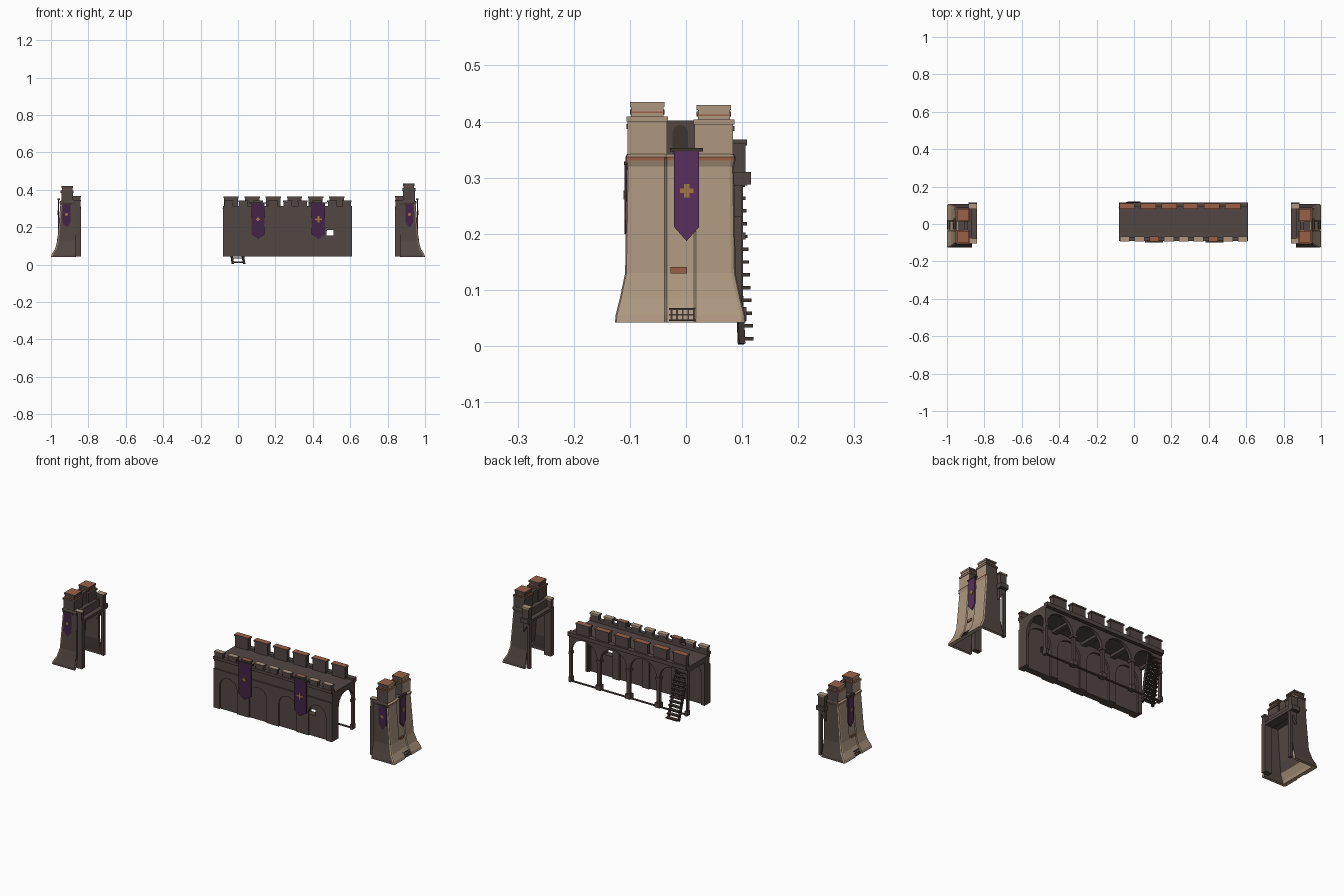
import bpy, bmesh, math
from mathutils import Vector

old = bpy.data.objects.get("Cube")
if old:
    bpy.data.objects.remove(old, do_unlink=True)


def material(name, rgb):
    m = bpy.data.materials.new(name)
    m.use_nodes = True
    m.diffuse_color = (*rgb, 1)
    m.node_tree.nodes["Principled BSDF"].inputs["Base Color"].default_value = (*rgb, 1)
    return m


MATS = [material(n, c) for n, c in (
    ("dark stone", (0.086, 0.063, 0.056)), ("pale stone", (0.42, 0.31, 0.215)),
    ("terracotta", (0.32, 0.12, 0.065)), ("purple cloth", (0.1, 0.03, 0.11)),
    ("shaded purple cloth", (0.055, 0.018, 0.065)), ("gold", (0.36, 0.18, 0.05)),
    ("dark wood", (0.05, 0.035, 0.03)))]
DARK, PALE, TERRA, PURPLE, SHADED, GOLD, WOOD = range(7)


def finish(name, bm, paint):
    """Turn a bmesh into an object; paint is a material or a rule on faces."""
    bmesh.ops.recalc_face_normals(bm, faces=bm.faces)
    for f in bm.faces:
        f.material_index = paint(f) if callable(paint) else paint
    mesh = bpy.data.meshes.new(name)
    bm.to_mesh(mesh)
    bm.free()
    for m in MATS:
        mesh.materials.append(m)
    ob = bpy.data.objects.new(name, mesh)
    bpy.context.collection.objects.link(ob)
    return ob


def box(name, x, y, z, paint=DARK):
    bm = bmesh.new()
    bmesh.ops.create_cube(bm, size=1)
    for v in bm.verts:
        v.co = [r[0] if c < 0 else r[1] for c, r in zip(v.co, (x, y, z))]
    return finish(name, bm, paint)


def prism(name, outline, y0, y1, paint=DARK):
    """Extrude an (x, z) outline along y."""
    bm = bmesh.new()
    f = bm.faces.new([bm.verts.new((x, y0, z)) for x, z in outline])
    new = bmesh.ops.extrude_face_region(bm, geom=[f])["geom"]
    bmesh.ops.translate(bm, vec=(0, y1 - y0, 0),
                        verts=[g for g in new if isinstance(g, bmesh.types.BMVert)])
    return finish(name, bm, paint)


def loft(name, rings, paint):
    bm = bmesh.new()
    loops = [[bm.verts.new(p) for p in ring] for ring in rings]
    n = len(loops[0])
    for a, b in zip(loops, loops[1:]):
        for i in range(n):
            bm.faces.new((a[i], a[(i + 1) % n], b[(i + 1) % n], b[i]))
    bm.faces.new(loops[0])
    bm.faces.new(loops[-1])
    return finish(name, bm, paint)


def beam(name, a, b, size, paint=WOOD):
    a, b = Vector(a), Vector(b)
    bm = bmesh.new()
    bmesh.ops.create_cube(bm, size=1)
    rot = (b - a).to_track_quat('Z', 'Y')
    for v in bm.verts:
        v.co = (a + b) / 2 + rot @ Vector((v.co.x * size, v.co.y * size, v.co.z * (b - a).length))
    return finish(name, bm, paint)


def arch_bay(name, x0, x1, zb, zt, post, spring, y0, y1):
    """Rectangular bay with a round-headed opening."""
    c, r = (x0 + x1) / 2, (x1 - x0) / 2 - post
    arc = [(c + r * math.cos(math.pi * i / 12), spring + r * math.sin(math.pi * i / 12))
           for i in range(13)]
    return prism(name, [(x0, zb), (x0, zt), (x1, zt), (x1, zb), (c + r, zb)] + arc + [(c - r, zb)],
                 y0, y1)


def banner(name, loc, turn, width, top, bottom, cloth, emblem):
    """Pointed cloth with a small cross emblem and a hanging rod."""
    w, d = width / 2, 0.025
    mid = (top * 0.55 + bottom * 0.45)
    parts = [prism(name, [(-w, top), (w, top), (w, bottom + d), (0, bottom), (-w, bottom + d)],
                   -0.006, 0, cloth),
             box(name + "_emblem_bar", (-emblem, emblem), (-0.008, -0.005), (mid - .004, mid + .004), GOLD),
             box(name + "_emblem_post", (-.005, .005), (-0.008, -0.005), (mid - emblem, mid + emblem), GOLD),
             box(name + "_rod", (-w * 1.35, w * 1.35), (-0.007, 0.004), (top - .003, top + .003), WOOD)]
    for p in parts:
        p.location = loc
        p.rotation_euler.z = turn


def stone_top(f):
    return TERRA if f.normal.z > .8 else DARK


def pale_inside(f):
    return PALE if f.normal.z > .8 or f.normal.y > .8 else DARK


def merlon(name, x, half, y0, y1, z0, z1, cap):
    box(name, (x - half, x + half), (y0, y1), (z0, z1 - .008))
    box(name + "_cap", (x - half - .003, x + half + .003), (y0 - .003, y1 + .003), (z1 - .008, z1), cap)


# Curtain wall with one square breach
W0, W1, BASE, DECK = -0.08, 0.61, 0.045, 0.3
FRONT = (-0.083, -0.05)
box("wall_main", (W0, .46), FRONT, (BASE, DECK))
box("wall_end", (.51, W1), FRONT, (BASE, DECK))
box("wall_below_breach", (.46, .51), FRONT, (BASE, .155))
box("wall_above_breach", (.46, .51), FRONT, (.185, DECK))
box("walkway", (W0, W1), (-.085, .108), (.286, DECK))
box("front_cornice", (W0, W1), (-.092, -.07), (.3, .315))
box("back_cornice", (W0, W1), (.09, .116), (.29, .31))

# Shallow arches outside, deeper arches inside, open arcade under the rear edge
PITCH = (W1 - W0) / 4
for i in range(4):
    a = W0 + i * PITCH
    arch_bay("front_blind_arch", a, a + PITCH, BASE, .25, .035, .165, -.09, -.083)
    arch_bay("rear_blind_arch", a, a + PITCH, BASE, .286, .02, .2, -.05, -.04)
    arch_bay("arcade_arch", a, a + PITCH, BASE, .29, .009, .2, .086, .102)
for i in range(5):
    a = W0 + i * PITCH
    lo, hi = max(a - .014, W0), min(a + .014, W1)
    box("arcade_foot", (lo, hi), (.08, .108), (BASE, .07))
    box("arcade_capital", (lo, hi), (.08, .106), (.19, .202))
    box("walkway_rib", (lo, hi), (-.05, .09), (.272, .287))
box("arcade_sill", (W0, W1), (.09, .1), (BASE, .05))

# Arched frame carrying the open end of the wall walk
frame = arch_bay("end_arch", -.045, .102, BASE, .288, .012, .21, -.014, 0)
frame.location.x, frame.rotation_euler.z = W1 - .014, math.pi / 2

# Battlements
for i in range(6):
    merlon("back_merlon", -.037 + .113 * i, .038, .082, .106, .3, .365, stone_top)
for i in range(9):
    merlon("front_merlon", W0 + .03 + .079 * i, .023, -.09, -.07, .31, .343,
           stone_top if i % 4 == 2 else pale_inside)
for x, emblem in ((.107, .01), (.43, .018)):
    banner("wall_banner", (x, -.092, 0), 0, .072, .33, .137, SHADED, emblem)

# Ladder at the back
LOW, HIGH = Vector((.003, .107, 0.004)), Vector((-.045, .09, .3))
for s in (-.03, .03):
    beam("ladder_rail", LOW + Vector((s, -.008, 0)), HIGH + Vector((s, -.004, 0)), .011)
for i in range(13):
    p = LOW.lerp(HIGH, (i + .4) / 13)
    box("ladder_step", (p.x - .033, p.x + .033), (p.y - .006, p.y + .014), (p.z - .003, p.z + .003), WOOD)

# End towers: flared hollow shell, open toward the wall
LEVELS = ((.042, 1.0, .1165), (.055, .996, .1155), (.085, .978, .108), (.13, .966, .0985),
          (.32, .95, .0955), (.328, .953, .0975), (.331, .954, .098), (.337, .954, .098),
          (.342, .946, .095))
CY = -.01


def shell_ring(s, z, xo, h):
    t, xi, c = .014, .865, .008
    pts = [(xi, -h), (xo - c, -h), (xo - c * .3, -h + c * .3), (xo, -h + c), (xo, -.028),
           (xo - .004, -.024), (xo - .004, .024), (xo, .028), (xo, h - c),
           (xo - c * .3, h - c * .3), (xo - c, h), (xi, h),
           (xi, h - t), (xo - t - c, h - t), (xo - t - c, -h + t), (xi, -h + t)]
    return [(s * x, y + CY, z) for x, y in pts]


def tower(s, side, front_top, back_top):
    def xs(a, b):
        return tuple(sorted((s * a, s * b)))

    def outer(f):
        c, out = f.calc_center_median(), f.normal.x * s
        if out > .3:
            return TERRA if .331 < c.z < .337 else PALE
        # pale stone also shows inside the flared foot
        return PALE if c.z < .08 and (out < -.3 or f.normal.z < -.8) else DARK

    def capped(f):
        return TERRA if f.normal.z > .8 else outer(f)

    loft(side + "_tower_shell", [shell_ring(s, *l) for l in LEVELS], outer)
    box(side + "_tower_floor", xs(.865, .94), (-.1, .08), (.3, .339))
    for y0, y1, top in ((-.104, -.034, front_top), (.015, .084, back_top)):
        collar = top - .026
        box(side + "_turret", xs(.882, .945), (y0, y1), (.335, collar - .009), outer)
        box(side + "_turret_collar", xs(.879, .948), (y0 - .002, y1 + .002), (collar - .009, collar), capped)
        box(side + "_turret_block", xs(.886, .941), (y0 + .006, y1 - .006), (collar, top - .009), outer)
        box(side + "_turret_stripe", xs(.885, .942), (y0 + .005, y1 - .005), (top - .02, top - .017), TERRA)
        box(side + "_turret_cap", xs(.883, .943), (y0 + .004, y1 - .004), (top - .009, top), capped)
    # Recessed wall and doorway between the turrets
    box(side + "_turret_link", xs(.89, .908), (-.036, .017), (.335, .402))
    arc = [(.014 * math.cos(math.pi * i / 8), .38 + .014 * math.sin(math.pi * i / 8)) for i in range(9)]
    door = prism(side + "_turret_door", arc + [(-.014, .342), (.014, .342)], -.003, .003, WOOD)
    door.location, door.rotation_euler.z = (s * .907, CY, 0), math.pi / 2
    # Grate and patched masonry at the foot
    for i in range(5):
        y = CY - .016 + i * .01
        beam(side + "_grate_bar", (s * .996, y, .046), (s * .985, y, .066), .003)
    for t in (0, .5, 1):
        x, z = s * (.997 - .011 * t), .046 + .02 * t
        beam(side + "_grate_rail", (x, CY - .02, z), (x, CY + .028, z), .003)
    beam(side + "_masonry_patch", (s * .961, CY - .018, .135), (s * .961, CY + .012, .135), .012, TERRA)
    # Stub of the wall walk with its arcade post
    box(side + "_stub_wall", xs(.84, .88), (-.1, -.075), (BASE, .3))
    box(side + "_stub_walkway", xs(.84, .885), (-.1, .11), (.286, .3))
    box(side + "_stub_cornice", xs(.84, .885), (.085, .116), (.288, .31))
    box(side + "_stub_post", xs(.842, .856), (.084, .1), (BASE, .29))
    prism(side + "_stub_bracket", [(s * .845, .288), (s * .88, .288), (s * .88, .23)], .07, .1)
    merlon(side + "_stub_merlon", s * .862, .019, .082, .106, .3, .368, pale_inside)
    merlon(side + "_stub_front_merlon", s * .862, .019, -.1, -.08, .3, .345, pale_inside)
    # Hanging banners
    banner(side + "_tower_side_banner", (s * .957, .001, 0), s * math.pi / 2, .044, .35, .187, PURPLE, .012)
    banner(side + "_tower_front_banner", (s * .917, -.1035, 0), 0, .044, .326, .2, SHADED, .008)


tower(1, "left", .435, .43)
tower(-1, "right", .422, .418)
